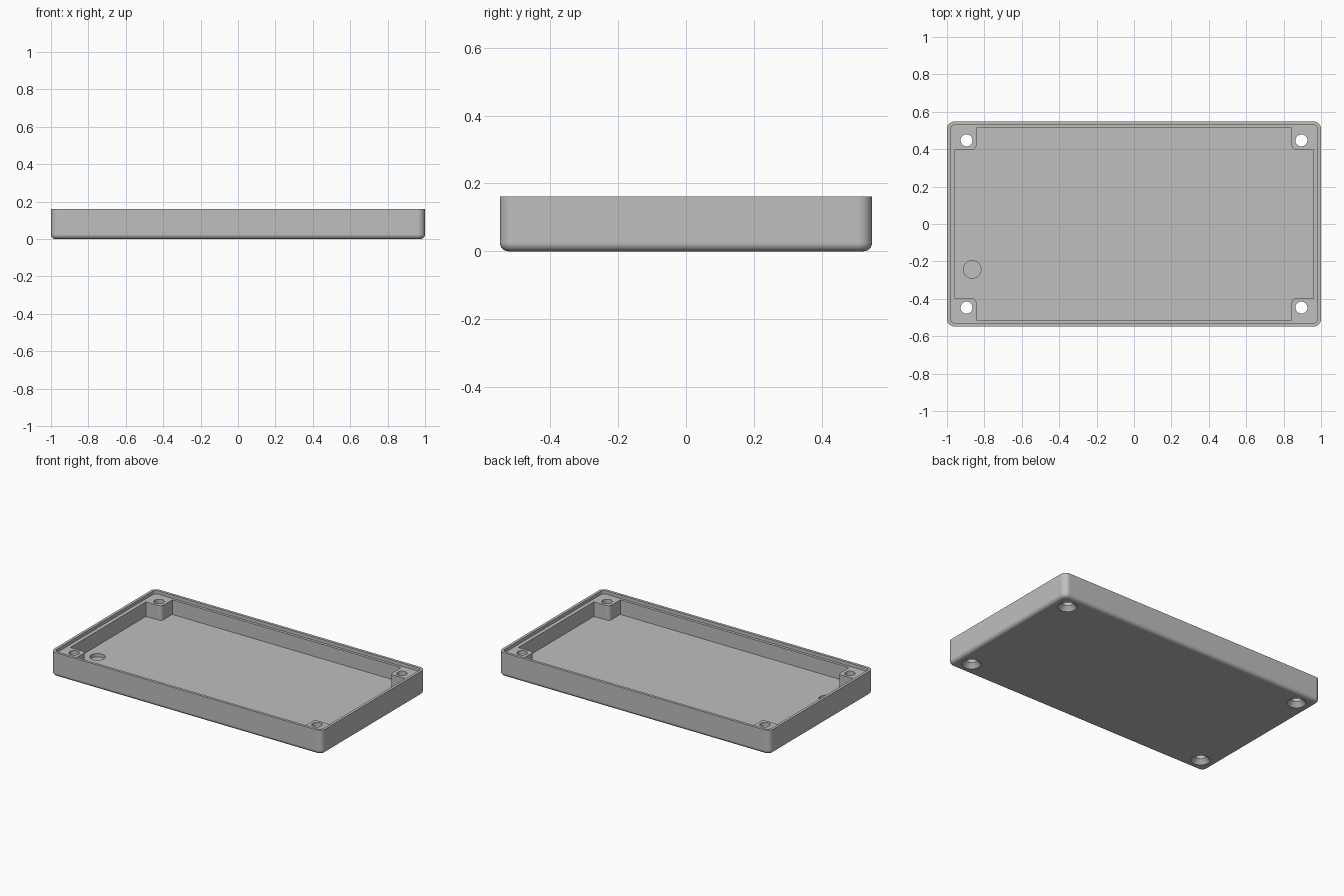
import bpy, bmesh, math
from mathutils import Matrix

cube = bpy.data.objects.get("Cube")
if cube:
    bpy.data.objects.remove(cube, do_unlink=True)

HX, HY, H = 1.0, 0.548, 0.162       # outer half sizes and height
LEDGE, FLOOR = 0.14, 0.043          # heights of the ledge and the inside floor
CX, CY = 0.957, 0.512               # cavity half sizes
BX, BY = 0.843, 0.398               # inner corner of the screw bosses
SX, SY = 0.895, 0.447               # screw hole centre


def to_object(bm, name):
    bmesh.ops.recalc_face_normals(bm, faces=bm.faces)
    mesh = bpy.data.meshes.new(name)
    bm.to_mesh(mesh)
    bm.free()
    obj = bpy.data.objects.new(name, mesh)
    bpy.context.collection.objects.link(obj)
    return obj


def prism(outline, z0, z1, radius, rounded=lambda x, y: True):
    """Extrude an outline upward and round chosen upright edges."""
    bm = bmesh.new()
    base = bm.faces.new([bm.verts.new((x, y, z0)) for x, y in outline])
    top = bmesh.ops.extrude_face_region(bm, geom=[base])["geom"]
    for v in top:
        if isinstance(v, bmesh.types.BMVert):
            v.co.z = z1
    upright = [e for e in bm.edges
               if abs(e.verts[0].co.z - e.verts[1].co.z) > 1e-4
               and rounded(e.verts[0].co.x, e.verts[0].co.y)]
    bmesh.ops.bevel(bm, geom=upright, offset=radius, offset_type='OFFSET',
                    segments=8, profile=0.5, affect='EDGES')
    return bm


def rectangle(x, y):
    return [(-x, -y), (x, -y), (x, y), (-x, y)]


def cone(name, x, y, z0, z1, r0, r1):
    bm = bmesh.new()
    bmesh.ops.create_cone(bm, cap_ends=True, segments=40, radius1=r0,
                          radius2=r1, depth=z1 - z0,
                          matrix=Matrix.Translation((x, y, (z0 + z1) / 2)))
    return to_object(bm, name)


def cut(target, cutter):
    cutter.hide_render = True
    mod = target.modifiers.new("cut", 'BOOLEAN')
    mod.operation, mod.solver, mod.object = 'DIFFERENCE', 'EXACT', cutter
    bpy.context.view_layer.objects.active = target
    bpy.ops.object.modifier_apply(modifier=mod.name)
    bpy.data.objects.remove(cutter, do_unlink=True)


# Outer shell with rounded upright corners and a rounded bottom edge
bm = prism(rectangle(HX, HY), 0, H, 0.04)
bottom = [e for e in bm.edges if all(abs(v.co.z) < 1e-5 for v in e.verts)]
bmesh.ops.bevel(bm, geom=bottom, offset=0.025, offset_type='OFFSET',
                segments=6, profile=0.5, affect='EDGES')
tray = to_object(bm, "enclosure_tray")

# Shallow recess that leaves a thin lip around the rim
cut(tray, to_object(prism(rectangle(HX - 0.018, HY - 0.018), LEDGE, H + 0.1,
                          0.025), "rim_cutter"))

# Main cavity, leaving a boss in each corner
quarter = [(CX, BY), (BX, BY), (BX, CY)]
outline = []
for sx, sy in ((1, 1), (-1, 1), (-1, -1), (1, -1)):
    points = [(x * sx, y * sy) for x, y in quarter]
    outline += points if sx * sy > 0 else points[::-1]
cavity = prism(outline, FLOOR, H + 0.05, 0.022,
               lambda x, y: abs(x) < BX + 0.01 and abs(y) < BY + 0.01)
cut(tray, to_object(cavity, "cavity_cutter"))

# Countersunk screw holes through the bosses
for sx in (-1, 1):
    for sy in (-1, 1):
        x, y = sx * SX, sy * SY
        cut(tray, cone("hole_cutter", x, y, -0.1, 0.3, 0.032, 0.032))
        cut(tray, cone("countersink_cutter", x, y, -0.01, 0.04, 0.066, 0.022))

# Blind round pocket in the floor
cut(tray, cone("pocket_cutter", -0.865, -0.243, 0.02, 0.1, 0.047, 0.047))

# Grey plastic and smooth rounded edges
grey = bpy.data.materials.new("grey_plastic")
grey.use_nodes = True
colour = (0.52, 0.52, 0.52, 1)
grey.diffuse_color = colour
grey.node_tree.nodes["Principled BSDF"].inputs["Base Color"].default_value = colour
tray.data.materials.clear()
tray.data.materials.append(grey)

bpy.ops.object.select_all(action='DESELECT')
tray.select_set(True)
bpy.context.view_layer.objects.active = tray
bpy.ops.object.shade_smooth_by_angle(angle=math.radians(30))
weighted = tray.modifiers.new("even_normals", 'WEIGHTED_NORMAL')
weighted.keep_sharp = True
